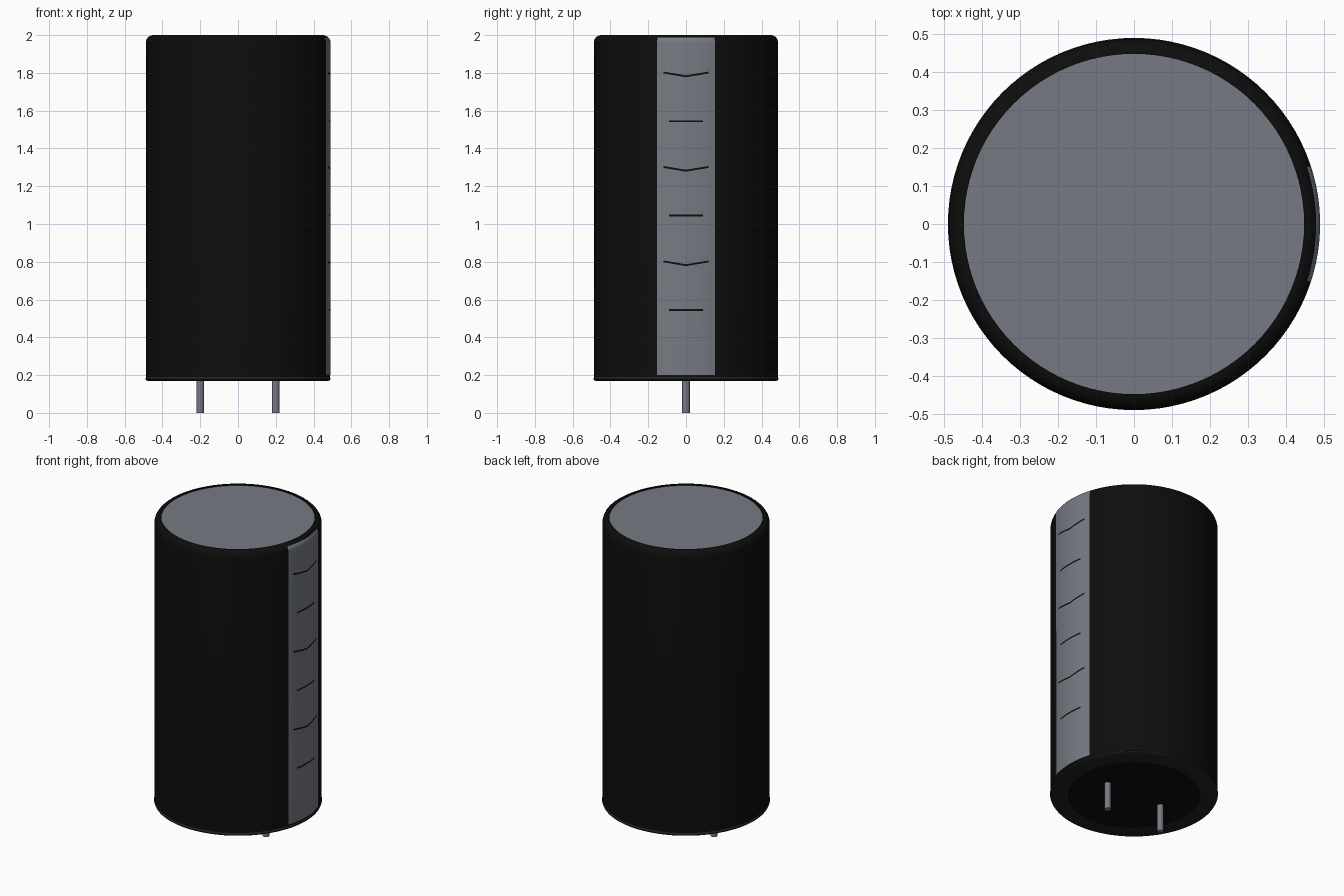
import bpy, bmesh, math

cube = bpy.data.objects.get("Cube")
if cube:
    bpy.data.objects.remove(cube, do_unlink=True)


def material(name, rgb):
    m = bpy.data.materials.new(name)
    m.use_nodes = True
    m.diffuse_color = (*rgb, 1)
    m.node_tree.nodes["Principled BSDF"].inputs["Base Color"].default_value = (*rgb, 1)
    return m


black = material("sleeve black", (0.004, 0.004, 0.004))
charcoal = material("rim charcoal", (0.016, 0.016, 0.019))
grey = material("metal grey", (0.18, 0.195, 0.225))


def sheet(name, mat, rows):
    """Skin rows of points; outward when rows turn anticlockwise and points rise."""
    bm = bmesh.new()
    grid = [[bm.verts.new(p) for p in row] for row in rows]
    for a, b in zip(grid, grid[1:]):
        for j in range(len(a) - 1):
            bm.faces.new((a[j], b[j], b[j + 1], a[j + 1]))
    bmesh.ops.remove_doubles(bm, verts=bm.verts, dist=1e-5)
    mesh = bpy.data.meshes.new(name)
    bm.to_mesh(mesh)
    bm.free()
    mesh.materials.append(mat)
    ob = bpy.data.objects.new(name, mesh)
    bpy.context.collection.objects.link(ob)
    bpy.context.view_layer.objects.active = ob
    bpy.ops.object.select_all(action='DESELECT')
    ob.select_set(True)
    bpy.ops.object.shade_smooth_by_angle(angle=math.radians(35))
    return ob


def lathe(name, mat, profile, steps=96, half=math.pi, x=0):
    """Turn an (r, z) profile through the angles -half to +half."""
    angles = [half * (2 * i / steps - 1) for i in range(steps + 1)]
    return sheet(name, mat, [[(x + r * math.cos(a), r * math.sin(a), z)
                              for r, z in profile] for a in angles])


def shoulder(r, end, steps=8):
    """Rounded top corner, from the vertical wall up to an end angle."""
    return [(r - 0.04 + 0.04 * math.cos(t), 1.96 + 0.04 * math.sin(t))
            for t in (end * i / steps for i in range(steps + 1))]


# Can sleeve with rounded top edge, and its recessed cap
lathe("sleeve", black, [(0.487, 0.19)] + shoulder(0.488, math.pi / 2)
      + [(0.448, 1.992)])
lathe("top_cap", grey, [(0.449, 1.992), (0, 1.992)])

# Bottom seal and rolled rim
lathe("bottom_seal", black, [(0, 0.173), (0.387, 0.173)])
lathe("bottom_rim", charcoal, [(0.386, 0.174), (0.386, 0.17), (0.48, 0.17),
                               (0.487, 0.173), (0.49, 0.179), (0.488, 0.186),
                               (0.484, 0.191)])

# Marking stripe wrapped on the +x side
R = 0.49
lathe("stripe", grey, [(R, 0.2)] + shoulder(R, math.radians(42)),
      steps=16, half=math.asin(0.153 / R))


# Printed marks following the curve of the stripe
def mark(name, z, half_width, rise):
    rows = []
    for i in range(13):
        y = half_width * (i / 6 - 1)
        x = math.sqrt((R + 0.001) ** 2 - y * y)
        mid = z + rise * abs(y) / half_width
        rows.append([(x, y, mid - 0.005), (x, y, mid + 0.005)])
    sheet(name, black, rows)


for n in range(3):
    mark(f"chevron_mark_{n + 1}", 0.782 + n * 0.5, 0.12, 0.02)
    mark(f"bar_mark_{n + 1}", 0.544 + n * 0.5, 0.09, 0)

# Two wire leads
for side, x in (("left", 0.2), ("right", -0.2)):
    lathe(f"lead_{side}", grey, [(0, 0), (0.02, 0), (0.02, 0.18)], steps=24, x=x)
